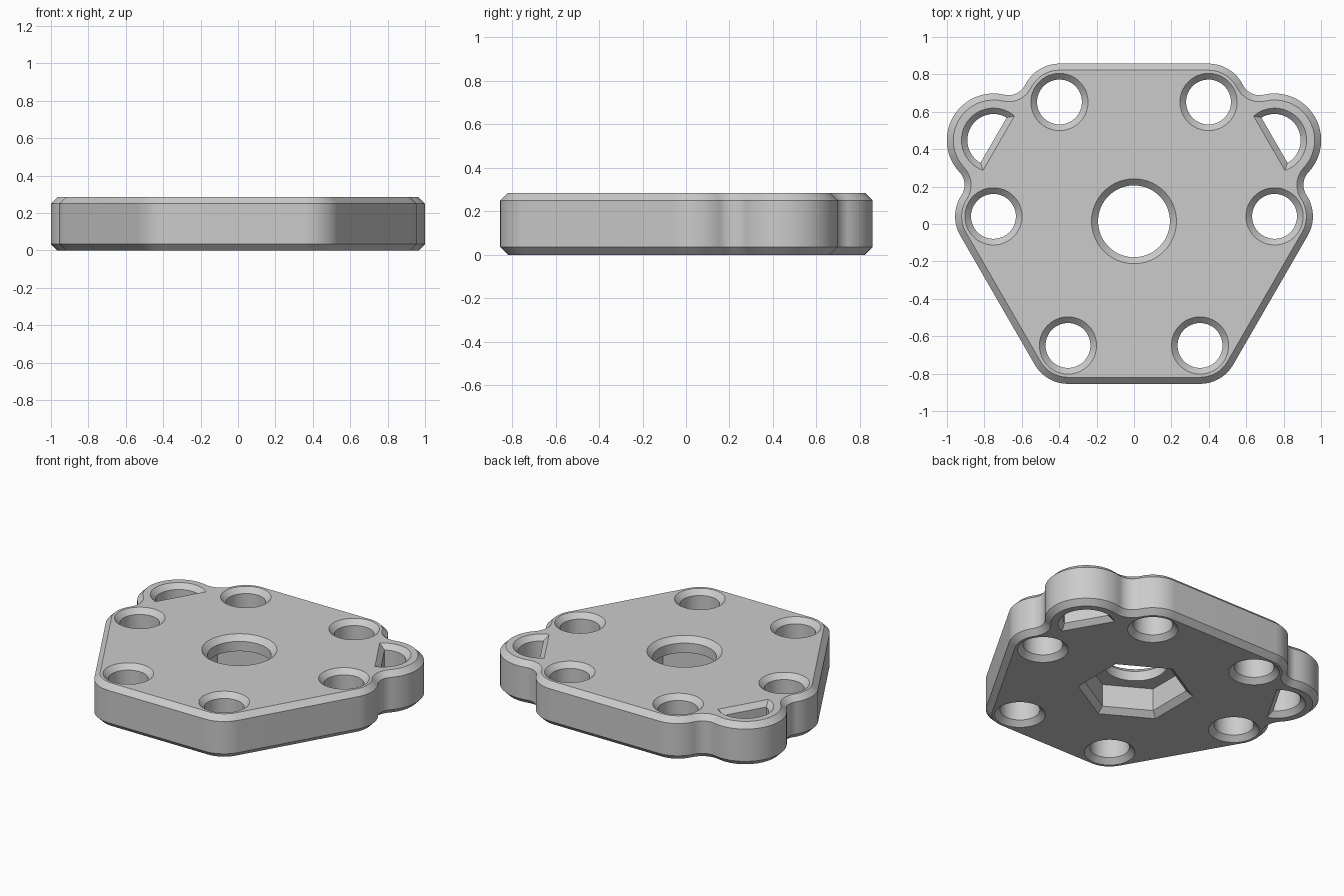
import bpy, bmesh
from math import radians, cos, sin, acos, atan2, sqrt, tau
from mathutils import Vector

cube = bpy.data.objects.get("Cube")
if cube:
    bpy.data.objects.remove(cube, do_unlink=True)

HEIGHT = 0.285
CHAMFER = 0.035
FLARE = 0.02                      # how far cutters run past the plate
CENTRE = Vector((0, 0.0145))
FILLET = 0.1
HOLE_RING, LOBE_RING = 0.752, 0.867
HOLE_ANGLES = (-62, 2, 58, 122, 178, 242)
LOBE_ANGLES = (30, 150)


def polar(radius, degrees):
    a = radians(degrees)
    return CENTRE + Vector((cos(a), sin(a))) * radius


def angle_of(v):
    return atan2(v.y, v.x)


def arc(centre, radius, start, sweep, count):
    return [centre + Vector((cos(start + sweep * i / count),
                             sin(start + sweep * i / count))) * radius
            for i in range(count + 1)]


def circle(centre, radius, count=64):
    return arc(centre, radius, 0, tau, count)[:-1]


def joint(a, b):
    """Exit angle, entry angle and optional fillet centre between two discs."""
    (ca, ra), (cb, rb) = a, b
    step = cb - ca
    dist = step.length
    u = step / dist
    n = Vector((u.y, -u.x))
    if ra == rb:
        return angle_of(n), angle_of(n), None
    r1, r2 = ra + FILLET, rb + FILLET
    along = (dist**2 + r1**2 - r2**2) / (2 * dist)
    f = ca + u * along + n * sqrt(r1**2 - along**2)
    return angle_of(f - ca), angle_of(f - cb), f


def outline(offset):
    """Rounded outline, moved outward by offset."""
    spots = sorted([(a, HOLE_RING, 0.205) for a in HOLE_ANGLES] +
                   [(a, LOBE_RING, 0.25) for a in LOBE_ANGLES])
    discs = [(polar(ring, a), r) for a, ring, r in spots]
    joints = [joint(d, discs[(i + 1) % len(discs)]) for i, d in enumerate(discs)]
    points = []
    for i, (c, r) in enumerate(discs):
        entry, (leave, _, f) = joints[i - 1][1], joints[i]
        points += arc(c, r + offset, entry, (leave - entry) % tau, 20)
        if f:
            nxt = discs[(i + 1) % len(discs)][0]
            start, end = angle_of(c - f), angle_of(nxt - f)
            points += arc(f, FILLET - offset, start, -((start - end) % tau), 14)[1:-1]
    return points


def half_moon(centre, facing, offset):
    """Outer half of a circle, moved outward by offset."""
    r = 0.14 + offset
    half = acos(-offset / r)
    return arc(centre, r, radians(facing) - half, 2 * half, 40)


def loft(name, layers):
    bm = bmesh.new()
    rings = [[bm.verts.new((p.x, p.y, z)) for p in pts] for z, pts in layers]
    for low, high in zip(rings, rings[1:]):
        for i in range(len(low)):
            j = (i + 1) % len(low)
            bm.faces.new((low[i], low[j], high[j], high[i]))
    bm.faces.new(rings[0][::-1])
    bm.faces.new(rings[-1])
    bmesh.ops.recalc_face_normals(bm, faces=bm.faces)
    mesh = bpy.data.meshes.new(name)
    bm.to_mesh(mesh)
    bm.free()
    obj = bpy.data.objects.new(name, mesh)
    bpy.context.collection.objects.link(obj)
    return obj


def through_cutter(name, shape, chamfer=0.033):
    """Through hole countersunk on both faces; shape maps offset to points."""
    wide = chamfer + FLARE
    return loft(name, [(-FLARE, shape(wide)), (chamfer, shape(0)),
                       (HEIGHT - chamfer, shape(0)), (HEIGHT + FLARE, shape(wide))])


# Chamfered plate body
plate = loft("mounting_plate", [
    (0, outline(-CHAMFER)), (CHAMFER, outline(0)),
    (HEIGHT - CHAMFER, outline(0)), (HEIGHT, outline(-CHAMFER))])

# Six bolt holes and two half-moon slots
cutters = []
for a in HOLE_ANGLES:
    cutters.append(through_cutter(
        "bolt_hole_cutter", lambda o, a=a: circle(polar(HOLE_RING, a), 0.12 + o)))
for a in LOBE_ANGLES:
    cutters.append(through_cutter(
        "slot_cutter", lambda o, a=a: half_moon(polar(LOBE_RING, a), a, o), 0.032))

# Central bore from the top, hexagonal nut pocket from below
def bore(o):
    return circle(CENTRE, 0.192 + o)

def hexagon(o):
    return arc(CENTRE, 0.31 + o / cos(tau / 12), tau / 12, tau, 6)[:-1]

cutters.append(loft("bore_cutter", [
    (0.1, bore(0)), (HEIGHT - CHAMFER, bore(0)),
    (HEIGHT + FLARE, bore(CHAMFER + FLARE))]))
cutters.append(loft("nut_pocket_cutter", [
    (-FLARE, hexagon(CHAMFER + FLARE)), (CHAMFER, hexagon(0)), (0.185, hexagon(0))]))

for c in cutters:
    c.hide_render = True
    mod = plate.modifiers.new("cut", "BOOLEAN")
    mod.operation, mod.solver, mod.object = "DIFFERENCE", "EXACT", c

# Bake the cuts and drop the cutters
graph = bpy.context.evaluated_depsgraph_get()
baked = bpy.data.meshes.new_from_object(plate.evaluated_get(graph))
plate.modifiers.clear()
plate.data = baked
for c in cutters:
    bpy.data.objects.remove(c, do_unlink=True)

# Plain grey material
grey = bpy.data.materials.new("light_grey")
grey.use_nodes = True
colour = (0.6, 0.6, 0.6, 1)
grey.diffuse_color = colour
grey.node_tree.nodes["Principled BSDF"].inputs["Base Color"].default_value = colour
plate.data.materials.clear()
plate.data.materials.append(grey)

bpy.ops.object.select_all(action="DESELECT")
plate.select_set(True)
bpy.context.view_layer.objects.active = plate
bpy.ops.object.shade_smooth_by_angle(angle=radians(25))
